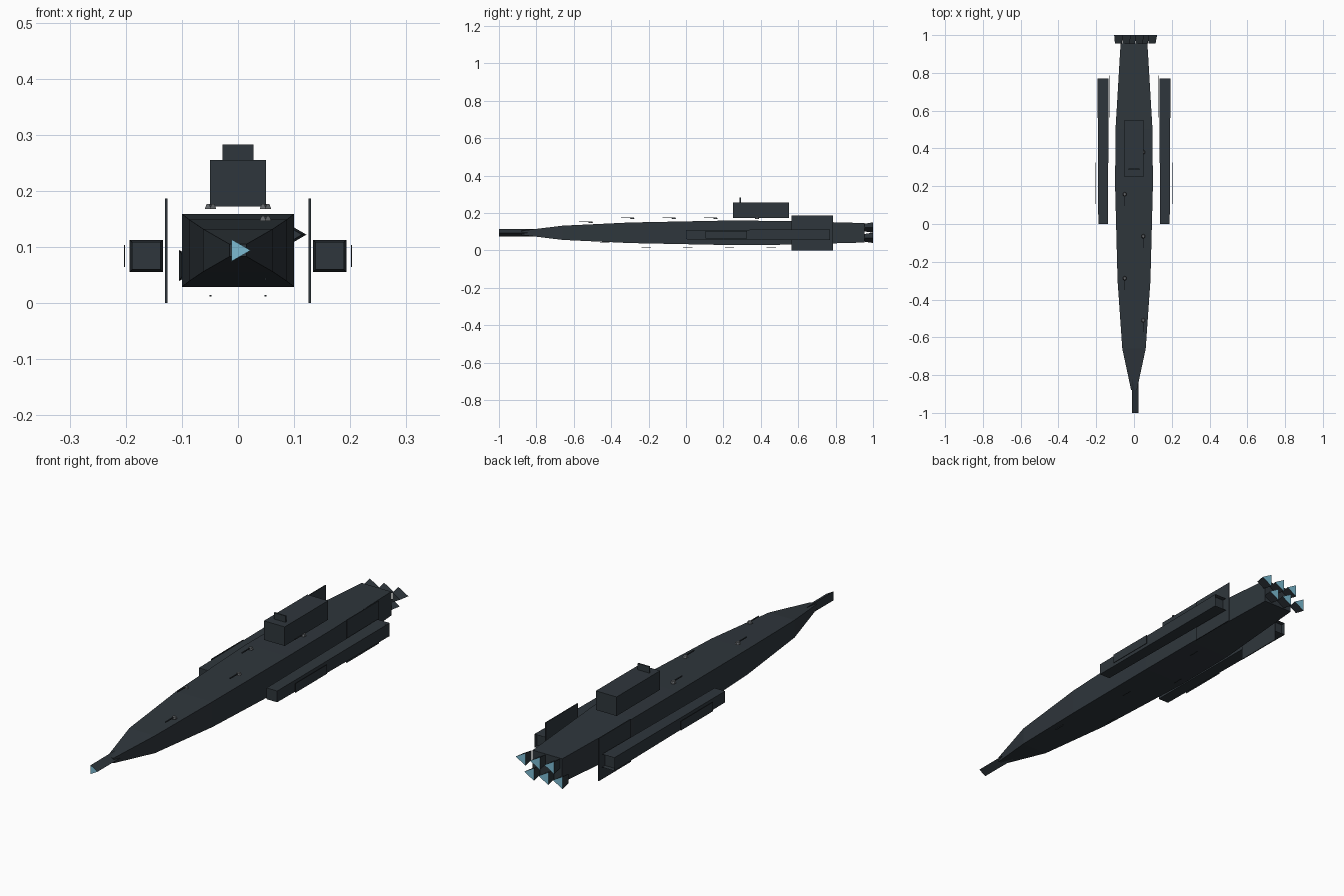
import bpy
import bmesh
from mathutils import Matrix, Vector

if "Cube" in bpy.data.objects:
    bpy.data.objects.remove(bpy.data.objects["Cube"])

AXIS_Z = 0.094  # height of the hull's centre line


def material(name, color):
    mat = bpy.data.materials.new(name)
    mat.use_nodes = True
    mat.diffuse_color = (*color, 1)
    mat.node_tree.nodes["Principled BSDF"].inputs["Base Color"].default_value = (*color, 1)
    return mat


HULL = material("dark slate", (0.028, 0.037, 0.045))
GLOW = material("pale blue glow", (0.2, 0.5, 0.65))
METAL = material("turret grey", (0.13, 0.14, 0.15))


def finish(name, bm, *mats):
    bmesh.ops.recalc_face_normals(bm, faces=bm.faces)
    mesh = bpy.data.meshes.new(name)
    bm.to_mesh(mesh)
    bm.free()
    for mat in mats:
        mesh.materials.append(mat)
    obj = bpy.data.objects.new(name, mesh)
    bpy.context.collection.objects.link(obj)
    return obj


def box(name, center, size, mat=HULL):
    bm = bmesh.new()
    bmesh.ops.create_cube(bm, size=1)
    bmesh.ops.scale(bm, vec=size, verts=bm.verts)
    bmesh.ops.translate(bm, vec=center, verts=bm.verts)
    return finish(name, bm, mat)


def loft(bm, sections):
    """Join rectangular sections (y, half width, half height) along y."""
    rings = []
    for y, w, h in sections:
        rings.append([bm.verts.new((sx * w, y, sz * h))
                      for sx, sz in ((-1, -1), (1, -1), (1, 1), (-1, 1))])
    for a, b in zip(rings, rings[1:]):
        for i in range(4):
            j = (i + 1) % 4
            bm.faces.new((a[i], a[j], b[j], b[i]))
    bm.faces.new(rings[0])
    return bm.faces.new(rings[-1])


def prism(name, x, z, y0, y1, r0, r1, glow_y):
    """Three-sided tube along y with one corner to +x and a glowing cap."""
    bm = bmesh.new()
    turn = Matrix.Rotation(-1.5707963, 4, "X")
    bmesh.ops.create_cone(bm, cap_ends=True, segments=3, radius1=r0, radius2=r1,
                          depth=y1 - y0, matrix=turn)
    # Spin so that one corner points to +x
    corner = next(v.co for v in bm.verts)
    angle = Vector((corner.x, corner.z)).angle_signed(Vector((1, 0)))
    spin = max((Matrix.Rotation(s * angle, 4, "Y") for s in (1, -1)),
               key=lambda m: (m @ corner).x)
    bmesh.ops.transform(bm, matrix=spin, verts=bm.verts)
    bmesh.ops.translate(bm, vec=(x, (y0 + y1) / 2, z), verts=bm.verts)
    for f in bm.faces:
        f.material_index = int(abs(f.calc_center_median().y - glow_y) < 0.001)
    return finish(name, bm, HULL, GLOW)


# Main hull
bm = bmesh.new()
loft(bm, [(-0.88, 0.015, 0.011), (-0.66, 0.062, 0.038), (-0.3, 0.087, 0.055),
          (0.2, 0.1, 0.065), (0.5, 0.098, 0.064), (0.955, 0.071, 0.052)])
bmesh.ops.translate(bm, vec=(0, 0, AXIS_Z), verts=bm.verts)
finish("hull", bm, HULL)

# Nose emitter
prism("nose_emitter", 0, AXIS_Z, -1.0, -0.8, 0.0225, 0.0225, -1.0)

# Command tower floating over the hull, with its mast plate
box("tower", (0, 0.4, 0.214), (0.1, 0.3, 0.083))
box("tower_mast", (0, 0.29, 0.269), (0.056, 0.006, 0.028))

# Side pods with a recessed rear, fins and outer panels
for side, s in (("left", 1), ("right", -1)):
    bm = bmesh.new()
    rear = loft(bm, [(0.0, 0.0255, 0.0245), (0.77, 0.0295, 0.0285)])
    bmesh.ops.inset_region(bm, faces=[rear], thickness=0.005)
    bmesh.ops.translate(bm, vec=(0, -0.02, 0), verts=rear.verts)
    bmesh.ops.translate(bm, vec=(s * 0.1635, 0, 0.084), verts=bm.verts)
    finish(side + "_pod", bm, HULL)
    box(side + "_fin", (s * 0.128, 0.675, 0.093), (0.004, 0.22, 0.186))
    box(side + "_panel", (s * 0.202, 0.215, 0.084), (0.002, 0.22, 0.04))

# Engines in two staggered rows
for row, z, start in (("upper", 0.122, -0.048), ("lower", 0.067, -0.089)):
    for i in range(3):
        prism(f"{row}_engine_{i + 1}", start + i * 0.069, z,
              0.955, 1.0, 0.024, 0.032, 1.0)

# Turrets alternating along the top, guns alternating along the belly
for i in range(5):
    s = 1 if i % 2 == 0 else -1
    y = -0.51 + i * 0.2225
    z = 0.151 if i == 0 else 0.172
    bm = bmesh.new()
    bmesh.ops.create_cone(bm, cap_ends=True, segments=6, radius1=0.012,
                          radius2=0.008, depth=0.009,
                          matrix=Matrix.Translation((s * 0.049, y, z)))
    finish(f"turret_{i + 1}", bm, METAL)
    box(f"turret_barrel_{i + 1}", (s * 0.049, y - 0.032, z + 0.002),
        (0.004, 0.058, 0.004))
    box(f"belly_gun_{i + 1}", (s * 0.049, y + 0.075, 0.043 if i == 0 else 0.013),
        (0.003, 0.05, 0.003))
